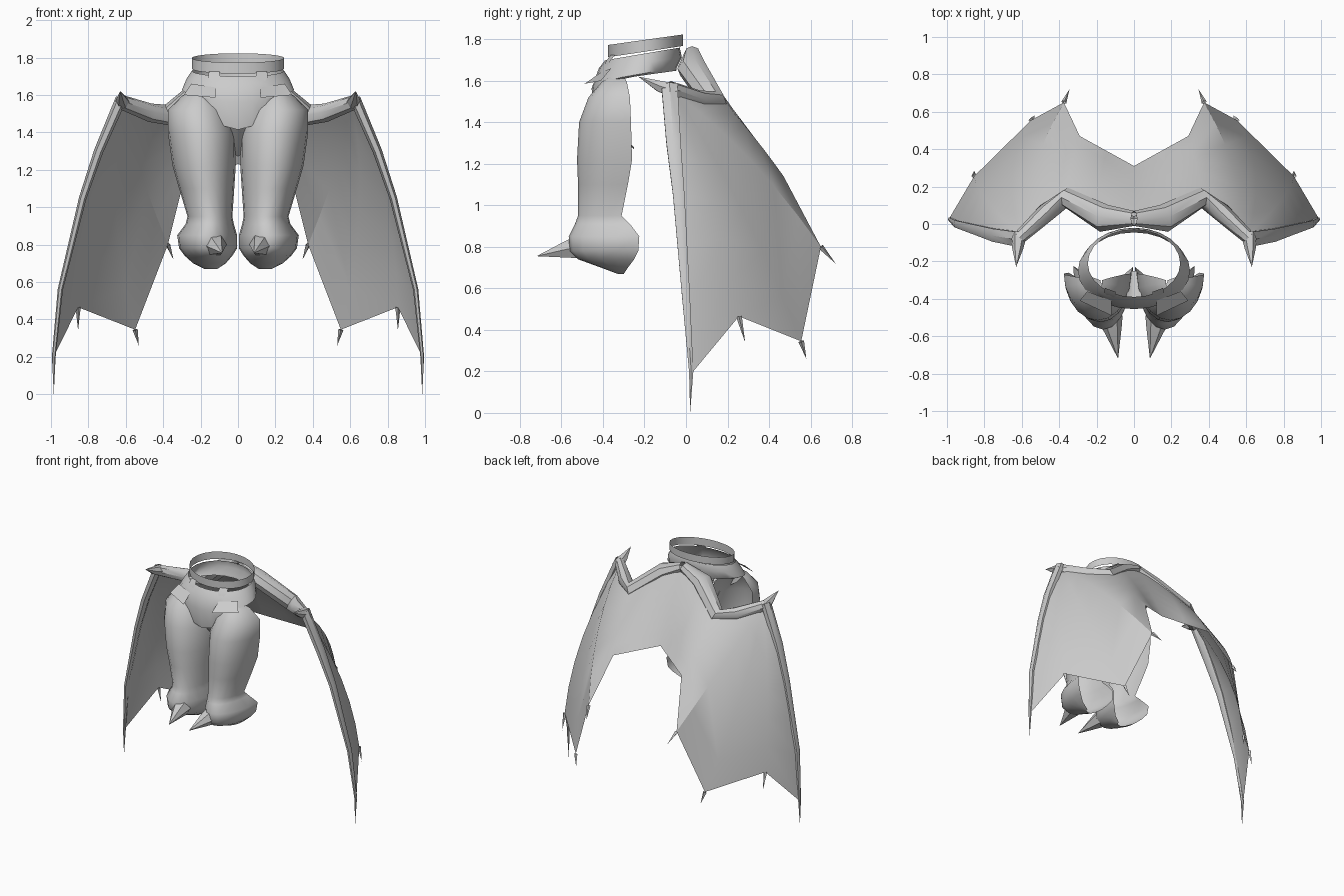
import bpy, bmesh, math
from mathutils import Vector

grey = bpy.data.materials.new("plain grey")
grey.diffuse_color = (0.6, 0.6, 0.6, 1)


def make(name, rows, closed=False, mirror=True, angle=40):
    """Skin a list of equally long point rows into one smooth sheet or tube."""
    bm = bmesh.new()
    grid = [[bm.verts.new(p) for p in row] for row in rows]
    n = len(rows[0])
    for a, b in zip(grid, grid[1:]):
        for i in range(n if closed else n - 1):
            j = (i + 1) % n
            bm.faces.new((a[i], a[j], b[j], b[i]))
    bmesh.ops.remove_doubles(bm, verts=bm.verts, dist=0.0005)
    bmesh.ops.recalc_face_normals(bm, faces=bm.faces)
    me = bpy.data.meshes.new(name)
    bm.to_mesh(me)
    bm.free()
    ob = bpy.data.objects.new(name, me)
    bpy.context.collection.objects.link(ob)
    me.materials.append(grey)
    bpy.ops.object.select_all(action='DESELECT')
    ob.select_set(True)
    bpy.context.view_layer.objects.active = ob
    bpy.ops.object.shade_smooth_by_angle(angle=math.radians(angle))
    if mirror:
        ob.modifiers.new("mirror", 'MIRROR').use_clip = True
    return ob


def tube(name, path, sides=6):
    """Tapering limb; path items are (x, y, z, width radius, height radius)."""
    pts = [Vector(p[:3]) for p in path]
    rows = []
    for i, p in enumerate(path):
        d = (pts[min(i + 1, len(pts) - 1)] - pts[max(i - 1, 0)]).normalized()
        ref = Vector((0, 0, 1)) if abs(d.z) < 0.8 else Vector((0, 1, 0))
        u = d.cross(ref).normalized()
        v = u.cross(d)
        rows.append([pts[i] + u * p[3] * math.cos(t) + v * p[4] * math.sin(t)
                     for t in (math.tau * k / sides for k in range(sides))])
    return make(name, rows, closed=True)


def rib(a, m, b, n=6):
    """Curve from a to b passing through m."""
    a, m, b = Vector(a), Vector(m), Vector(b)
    c = m * 2 - (a + b) / 2
    return [a * (1 - t) ** 2 + c * 2 * t * (1 - t) + b * t * t
            for t in (k / n for k in range(n + 1))]


# Wing membrane stretched between its ribs
wrist = (0.61, -0.06, 1.55)
tips = [(0.375, 0.65, 0.80), (0.55, 0.555, 0.345), (0.855, 0.255, 0.465)]
make("wing_membrane", [
    rib((0, 0.04, 1.74), (0, 0.18, 1.49), (0, 0.31, 1.23)),
    rib((0.19, 0.10, 1.64), (0.175, 0.26, 1.41), (0.145, 0.39, 1.185)),
    rib((0.36, 0.19, 1.49), (0.33, 0.335, 1.32), (0.29, 0.47, 1.14)),
    rib(wrist, (0.53, 0.31, 1.22), tips[0]),
    rib(wrist, (0.65, 0.27, 0.98), tips[1]),
    rib(wrist, (0.79, 0.13, 1.02), tips[2]),
    rib(wrist, (0.835, -0.03, 1.05), (0.985, 0.035, 0.2)),
], angle=30)

# Wing arm, leading bone and thumb claw
tube("wing_arm", [(0, 0.03, 1.73, 0.04, 0.04), (0.16, 0.03, 1.66, 0.075, 0.06),
                  (0.36, 0.14, 1.49, 0.055, 0.065), (0.47, 0.06, 1.505, 0.05, 0.05),
                  (0.62, -0.08, 1.56, 0.035, 0.04)], sides=8)
tube("wing_bone", [(0.625, -0.08, 1.58, 0.03, 0.045), (0.745, -0.06, 1.30, 0.025, 0.04),
                   (0.83, -0.035, 1.05, 0.02, 0.032), (0.95, 0.0, 0.56, 0.014, 0.022),
                   (0.985, 0.025, 0.2, 0.01, 0.012), (0.985, 0.02, 0, 0, 0)])
tube("thumb_claw", [(0.615, -0.05, 1.55, 0.045, 0.04), (0.622, -0.13, 1.575, 0.03, 0.03),
                    (0.63, -0.23, 1.62, 0, 0)])

# Small claws on the trailing edge
ends = [(0.345, 0.72, 0.72), (0.53, 0.58, 0.26), (0.855, 0.285, 0.34)]
for i, (a, b) in enumerate(zip(tips, ends)):
    tube("edge_claw_%d" % (i + 1), [(*a, 0.014, 0.014), (*b, 0, 0)], sides=4)

# Leg shells, open at the back: z, inner x, outer x, front y, back y
leg = [(1.62, 0.17, 0.25, -0.37, -0.30), (1.595, 0.12, 0.30, -0.405, -0.285),
       (1.52, 0.055, 0.375, -0.47, -0.27), (1.40, 0.015, 0.375, -0.515, -0.265),
       (1.22, 0.012, 0.35, -0.525, -0.26), (1.10, 0.02, 0.315, -0.52, -0.28),
       (0.95, 0.03, 0.27, -0.52, -0.31), (0.91, 0.022, 0.28, -0.535, -0.27),
       (0.85, 0.005, 0.325, -0.565, -0.225), (0.78, 0.005, 0.315, -0.56, -0.23),
       (0.74, 0.03, 0.285, -0.52, -0.25), (0.70, 0.065, 0.24, -0.41, -0.28),
       (0.67, 0.11, 0.18, -0.33, -0.30)]
rows = []
for z, x0, x1, yf, yb in leg:
    rows.append([((x0 + x1) / 2 + (x1 - x0) / 2 * math.cos(t),
                  yb + (yf - yb) * math.sin(t), z)
                 for t in (math.pi * k / 10 for k in range(11))])
make("leg", rows, angle=50)

# Toe claw
tube("toe_claw", [(0.125, -0.50, 0.80, 0.065, 0.065), (0.115, -0.56, 0.79, 0.05, 0.05),
                  (0.085, -0.72, 0.755, 0, 0)])


# Waistband and hips
def ring(rx, cy, ry, height, n=24):
    out = []
    for k in range(n):
        t = math.tau * k / n
        f = max(0, math.cos(t)) ** 3
        y = cy - ry * math.cos(t)
        out.append((rx * math.sin(t), y, height(y, f)))
    return out


make("waistband", [ring(0.247, -0.195, 0.18, lambda y, f: 1.825 + 0.14 * y),
                   ring(0.247, -0.195, 0.18, lambda y, f: 1.77 + 0.15 * y)],
     closed=True, mirror=False)
hips = [ring(0.247, -0.21, 0.18, lambda y, f: 1.765 + 0.17 * y),
        ring(0.275, -0.22, 0.20, lambda y, f: 1.715 + 0.13 * y),
        ring(0.30, -0.25, 0.205, lambda y, f: 1.67 + 0.17 * y - 0.03 * f),
        ring(0.28, -0.24, 0.195, lambda y, f: 1.655 + 0.14 * y - 0.18 * f)]
make("hips", hips, closed=True, mirror=False)

# Flared hip points above the thighs
make("hip_flap", [[(0.12, -0.41, 1.64), (0.25, -0.36, 1.66)],
                  [(0.12, -0.49, 1.585), (0.29, -0.41, 1.60)]])

# Crotch strip
make("crotch", [[(0, -0.43, 1.44), (0.05, -0.42, 1.48)],
                [(0, -0.32, 1.33), (0.025, -0.31, 1.34)],
                [(0, -0.25, 1.27), (0.015, -0.25, 1.28)]])

# Belt loops bridging the gap below the waistband
make("belt_loop", [[(0.10, -0.362, 1.725), (0.155, -0.342, 1.725)],
                   [(0.095, -0.385, 1.695), (0.16, -0.365, 1.695)],
                   [(0.11, -0.392, 1.675), (0.145, -0.38, 1.675)]])
